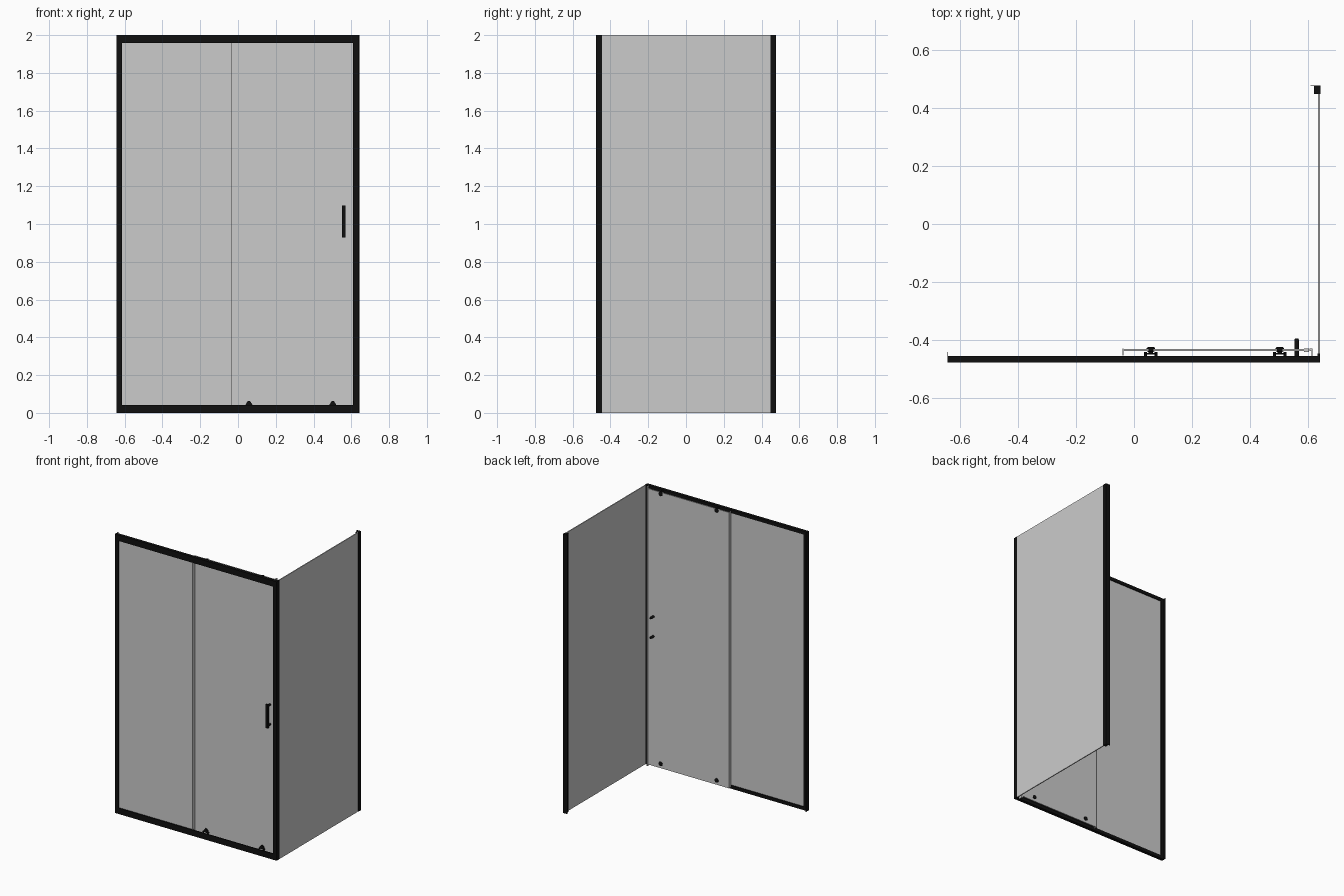
import bpy, bmesh, math

if "Cube" in bpy.data.objects:
    bpy.data.objects.remove(bpy.data.objects["Cube"])

black = bpy.data.materials.new("black_metal")
black.diffuse_color = (0.005, 0.005, 0.005, 1)
black.use_nodes = True
black.node_tree.nodes["Principled BSDF"].inputs["Base Color"].default_value = black.diffuse_color


def finish(name, bm, mat=None):
    bmesh.ops.recalc_face_normals(bm, faces=bm.faces)
    me = bpy.data.meshes.new(name)
    bm.to_mesh(me)
    bm.free()
    ob = bpy.data.objects.new(name, me)
    bpy.context.collection.objects.link(ob)
    if mat:
        me.materials.append(mat)
    return ob


def extrude(name, pts, vec, mat=None):
    """Closed 3D outline swept along vec."""
    bm = bmesh.new()
    face = bm.faces.new([bm.verts.new(p) for p in pts])
    res = bmesh.ops.extrude_face_region(bm, geom=[face], use_keep_orig=True)
    verts = [v for v in res["geom"] if isinstance(v, bmesh.types.BMVert)]
    bmesh.ops.translate(bm, verts=verts, vec=vec)
    return finish(name, bm, mat)


def box(name, x0, x1, y0, y1, z0, z1, mat=None):
    return extrude(name, [(x0, y0, z0), (x1, y0, z0), (x1, y1, z0), (x0, y1, z0)],
                   (0, 0, z1 - z0), mat)


def post(name, outline, mat=black):
    return extrude(name, [(x, y, 0) for x, y in outline], (0, 0, 2), mat)


def lathe_y(name, x, z, profile, mat=black, n=24):
    """Round part about a y-parallel axis; profile is (radius, y)."""
    bm = bmesh.new()
    rings = [[bm.verts.new((x + r * math.cos(2 * math.pi * i / n), y,
                            z + r * math.sin(2 * math.pi * i / n))) for i in range(n)]
             for r, y in profile]
    for a, b in zip(rings, rings[1:]):
        for i in range(n):
            j = (i + 1) % n
            bm.faces.new((a[i], a[j], b[j], b[i]))
    bm.faces.new(rings[0])
    bm.faces.new(rings[-1])
    ob = finish(name, bm, mat)
    bpy.context.view_layer.objects.active = ob
    ob.select_set(True)
    bpy.ops.object.shade_smooth_by_angle(angle=math.radians(40))
    ob.select_set(False)
    return ob


# Wall posts with thin flanges, and the front corner post
post("left_wall_post", [(-0.643, -0.477), (-0.615, -0.477), (-0.615, -0.455),
                        (-0.641, -0.455), (-0.641, -0.440), (-0.643, -0.440)])
post("back_wall_post", [(0.643, 0.477), (0.607, 0.477), (0.607, 0.475),
                        (0.620, 0.475), (0.620, 0.447), (0.643, 0.447)])
post("corner_post", [(0.610, -0.477), (0.641, -0.477), (0.641, -0.446),
                     (0.632, -0.446), (0.632, -0.455), (0.610, -0.455)])

# Top and bottom rails: tall front lip, lower back lip
for name, z, s in (("bottom_rail", 0, 1), ("top_rail", 2, -1)):
    prof = [(-0.477, 0), (-0.455, 0), (-0.455, 0.024), (-0.469, 0.024),
            (-0.469, 0.042), (-0.477, 0.042)]
    extrude(name, [(-0.617, y, z + s * h) for y, h in prof], (1.229, 0, 0), black)

# Glass panels
box("fixed_glass", -0.625, -0.035, -0.468, -0.461, 0.015, 1.985)
box("door_glass", -0.038, 0.597, -0.437, -0.430, 0.012, 1.99)
box("side_glass", 0.633, 0.640, -0.450, 0.452, 0, 2)

# Seals along the glass edges
box("door_overlap_seal", -0.040, -0.037, -0.453, -0.429, 0.012, 1.99)
box("fixed_glass_seal", -0.036, -0.033, -0.468, -0.455, 0.042, 1.958)
box("door_magnet_seal", 0.585, 0.603, -0.440, -0.428, 0.012, 1.99)
post("corner_magnet_seal", [(0.604, -0.438), (0.604, -0.428), (0.615, -0.428),
                            (0.615, -0.456), (0.611, -0.456), (0.611, -0.438)], None)

# Roller carriages: button through the glass, bracket and two small wheels
for level, z in (("top", 1.978), ("bottom", 0.043)):
    for side, x in (("left", 0.058), ("right", 0.502)):
        tag = f"{level}_{side}"
        lathe_y("roller_button_" + tag, x, z,
                [(0.010, -0.424), (0.015, -0.427), (0.015, -0.437),
                 (0.008, -0.441), (0.008, -0.449)])
        extrude("roller_bracket_" + tag,
                [(x - 0.020, -0.450, z - 0.006), (x + 0.020, -0.450, z - 0.006),
                 (x + 0.016, -0.450, z + 0.004), (x + 0.005, -0.450, z + 0.021),
                 (x - 0.005, -0.450, z + 0.021), (x - 0.016, -0.450, z + 0.004)],
                (0, 0.006, 0), black)
        for end, dx in (("a", -0.018), ("b", 0.018)):
            lathe_y(f"roller_wheel_{end}_{tag}", x + dx, z - 0.006,
                    [(0.005, -0.454), (0.005, -0.441)], n=16)

# Door handle: front grip with two stems passing through to rear knobs
box("handle_grip", 0.551, 0.569, -0.476, -0.464, 0.928, 1.098, black)
for name, z in (("lower", 0.942), ("upper", 1.084)):
    lathe_y("handle_stem_" + name, 0.560, z,
            [(0.008, -0.466), (0.008, -0.398), (0.006, -0.395)])
